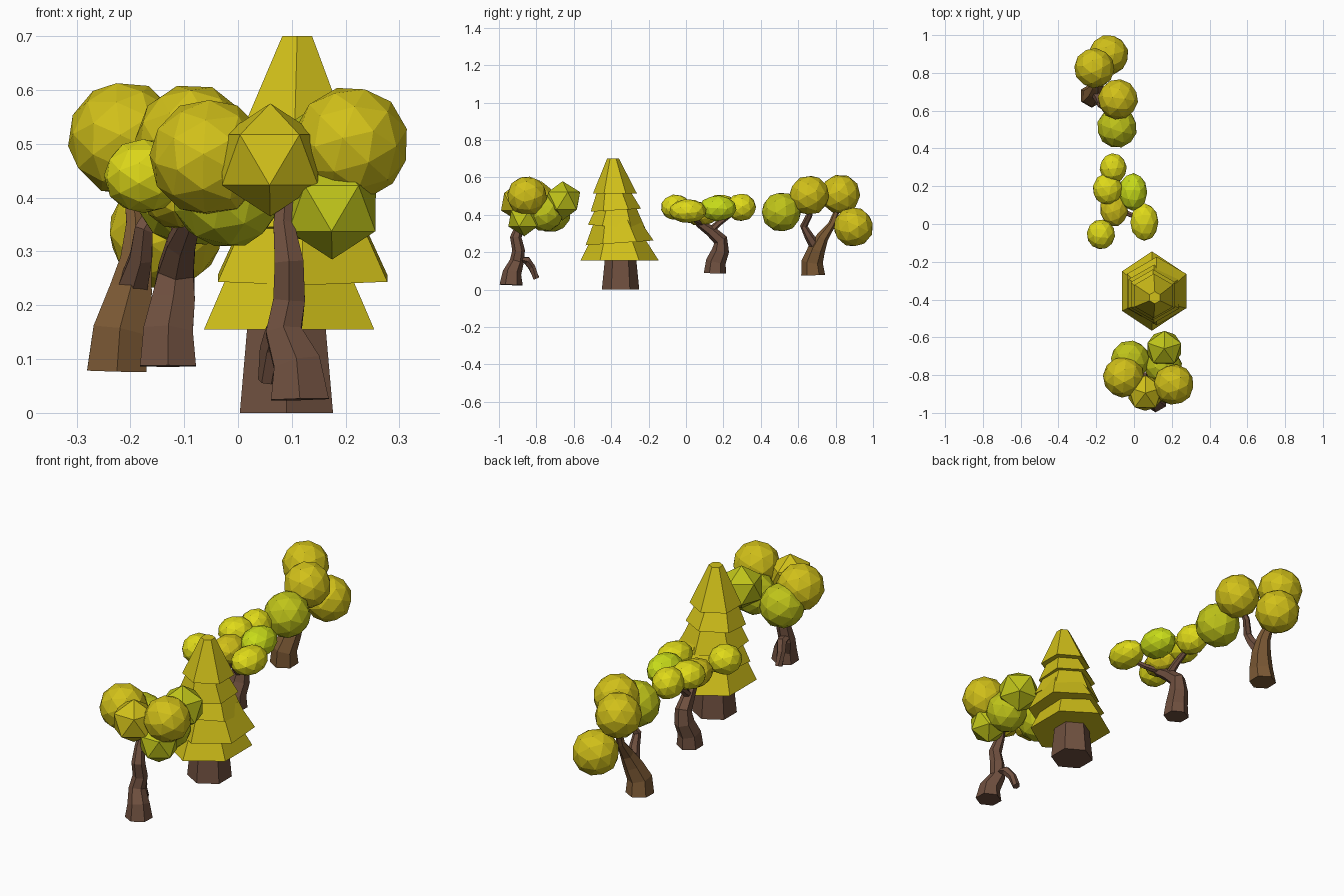
import bpy, bmesh, math, random
from mathutils import Vector, Matrix, Euler

if "Cube" in bpy.data.objects:
    bpy.data.objects.remove(bpy.data.objects["Cube"])

random.seed(4)


def material(name, rgb):
    m = bpy.data.materials.new(name)
    m.diffuse_color = (*rgb, 1)
    m.use_nodes = True
    m.node_tree.nodes["Principled BSDF"].inputs["Base Color"].default_value = m.diffuse_color
    return m


GOLD = material("gold_leaf", (0.64, 0.53, 0.01))
YELLOW = material("yellow_leaf", (0.74, 0.70, 0.01))
OLIVE = material("olive_leaf", (0.52, 0.55, 0.01))
LIME = material("lime_leaf", (0.58, 0.72, 0.01))
BARK = material("bark", (0.16, 0.08, 0.05))
TAN = material("tan_bark", (0.20, 0.10, 0.035))


def finish(bm, name, mat):
    bmesh.ops.recalc_face_normals(bm, faces=bm.faces[:])
    me = bpy.data.meshes.new(name)
    bm.to_mesh(me)
    bm.free()
    me.materials.append(mat)
    ob = bpy.data.objects.new(name, me)
    bpy.context.collection.objects.link(ob)
    return ob


def clump(name, loc, size, mat, level=2, spin=True):
    """Faceted leaf ball; level 1 gives a plain icosahedron."""
    bm = bmesh.new()
    bmesh.ops.create_icosphere(bm, subdivisions=level, radius=1)
    turn = Euler([random.uniform(0, 3) for _ in range(3)]) if spin else Euler((0, 0, 0.3))
    bm.transform(turn.to_matrix().to_4x4())
    bm.transform(Matrix.Diagonal((*size, 1)))
    bm.transform(Matrix.Translation(loc))
    return finish(bm, name, mat)


def limb(name, path, mat, sides=6):
    """Faceted tapering tube through (x, y, z, radius) points."""
    bm = bmesh.new()
    pts = [Vector(p[:3]) for p in path]
    rings = []
    for i, p in enumerate(path):
        d = pts[min(i + 1, len(pts) - 1)] - pts[max(i - 1, 0)]
        if i == 0:
            d = d.normalized() + Vector((0, 0, 2))
        rot = Vector((0, 0, 1)).rotation_difference(d.normalized())
        ring = []
        for k in range(sides):
            a = math.tau * (k + 0.5) / sides
            ring.append(bm.verts.new(pts[i] + rot @ Vector((p[3] * math.cos(a), p[3] * math.sin(a), 0))))
        rings.append(ring)
    for lo, hi in zip(rings, rings[1:]):
        for k in range(sides):
            n = (k + 1) % sides
            bm.faces.new((lo[k], lo[n], hi[n], hi[k]))
    bm.faces.new(rings[0])
    bm.faces.new(rings[-1])
    return finish(bm, name, mat)


def hex_cone(name, base, r1, r2, height, mat, squash=1.0, lean=(0, 0), tilt=0.0):
    """Six-sided frustum with corners along y."""
    bm = bmesh.new()
    rings = [[bm.verts.new((r * math.sin(k * math.pi / 3) * squash + lean[0] * t,
                            r * math.cos(k * math.pi / 3) + lean[1] * t, height * t))
              for k in range(6)] for r, t in ((r1, 0), (r2, 1))]
    for k in range(6):
        n = (k + 1) % 6
        bm.faces.new((rings[0][k], rings[0][n], rings[1][n], rings[1][k]))
    for ring in rings:
        bm.faces.new(ring)
    bm.transform(Matrix.Rotation(tilt, 4, 'X'))
    bm.transform(Matrix.Translation(base))
    return finish(bm, name, mat)


# Front tree: mixed balls and icosahedra on a crooked trunk
for i, (loc, mat, lvl, r) in enumerate([
        ((0.21, -0.85, 0.50), GOLD, 2, 0.108),
        ((-0.055, -0.81, 0.475), GOLD, 2, 0.11),
        ((-0.02, -0.72, 0.41), OLIVE, 2, 0.105),
        ((0.155, -0.755, 0.41), OLIVE, 2, 0.10),
        ((0.16, -0.66, 0.475), OLIVE, 1, 0.105),
        ((0.06, -0.895, 0.47), GOLD, 1, 0.105),
        ((0.175, -0.865, 0.38), OLIVE, 1, 0.095)]):
    clump(f"front_tree_leaves_{i + 1}", loc, (r, r, r), mat, lvl, lvl == 2)
limb("front_tree_trunk", [(0.115, -0.935, 0.025, 0.062), (0.11, -0.93, 0.09, 0.05),
     (0.085, -0.905, 0.15, 0.038), (0.095, -0.895, 0.21, 0.034),
     (0.095, -0.91, 0.28, 0.031), (0.085, -0.885, 0.35, 0.022), (0.09, -0.86, 0.42, 0.016)], BARK)
limb("front_tree_drooping_branch", [(0.085, -0.90, 0.165, 0.026), (0.075, -0.85, 0.155, 0.024),
     (0.06, -0.825, 0.12, 0.02), (0.055, -0.80, 0.06, 0.018)], BARK)

# Conifer: stacked, slightly tilted hexagonal skirts
hex_cone("conifer_trunk", (0.09, -0.35, 0), 0.10, 0.08, 0.2, BARK)
for i, (base, r1, r2, h, tilt, sq) in enumerate([
        ((0.095, -0.355, 0.155), 0.21, 0.13, 0.14, 0.0, 0.87),
        ((0.12, -0.355, 0.250), 0.182, 0.115, 0.13, 0.07, 1.0),
        ((0.105, -0.370, 0.335), 0.155, 0.095, 0.13, -0.08, 1.0),
        ((0.10, -0.375, 0.425), 0.135, 0.075, 0.13, 0.06, 1.0)]):
    hex_cone(f"conifer_skirt_{i + 1}", base, r1, r2, h, GOLD, sq, (0, -0.01), tilt)
hex_cone("conifer_tip", (0.105, -0.38, 0.515), 0.117, 0.032, 0.185, GOLD, 1.0, (0.005, -0.01))

# Windswept tree: flattened balls on a bent trunk
for i, (loc, size, mat) in enumerate([
        ((-0.175, -0.055, 0.44), (0.075, 0.08, 0.07), YELLOW),
        ((0.055, 0.01, 0.42), (0.075, 0.10, 0.065), YELLOW),
        ((-0.105, 0.08, 0.405), (0.075, 0.095, 0.065), GOLD),
        ((-0.14, 0.185, 0.445), (0.08, 0.085, 0.065), YELLOW),
        ((-0.005, 0.17, 0.435), (0.075, 0.10, 0.07), LIME),
        ((-0.11, 0.295, 0.44), (0.072, 0.08, 0.075), YELLOW)]):
    clump(f"bent_tree_leaves_{i + 1}", loc, size, mat)
limb("bent_tree_trunk", [(-0.13, 0.155, 0.087, 0.06), (-0.13, 0.16, 0.15, 0.053),
     (-0.12, 0.185, 0.21, 0.046), (-0.115, 0.185, 0.265, 0.038), (-0.105, 0.13, 0.315, 0.03),
     (-0.09, 0.07, 0.355, 0.022), (-0.10, 0.05, 0.39, 0.016)], BARK)
limb("bent_tree_left_branch", [(-0.09, 0.08, 0.35, 0.018), (-0.02, 0.05, 0.37, 0.014),
     (0.05, 0.02, 0.40, 0.01)], BARK)
limb("bent_tree_back_branch", [(-0.105, 0.13, 0.315, 0.022), (-0.11, 0.18, 0.36, 0.017),
     (-0.12, 0.25, 0.41, 0.012)], BARK)

# Back tree: four large balls on a forked trunk
for i, (loc, mat) in enumerate([
        ((-0.09, 0.51, 0.415), OLIVE), ((-0.085, 0.66, 0.505), GOLD),
        ((-0.21, 0.825, 0.51), GOLD), ((-0.135, 0.895, 0.335), GOLD)]):
    clump(f"back_tree_leaves_{i + 1}", loc, (0.107,) * 3, mat)
limb("back_tree_trunk", [(-0.225, 0.68, 0.078, 0.064), (-0.22, 0.675, 0.15, 0.057),
     (-0.20, 0.70, 0.22, 0.046), (-0.19, 0.73, 0.28, 0.033),
     (-0.19, 0.78, 0.35, 0.02), (-0.20, 0.81, 0.43, 0.014)], TAN)
limb("back_tree_front_branch", [(-0.20, 0.70, 0.22, 0.034), (-0.18, 0.655, 0.29, 0.024),
     (-0.175, 0.63, 0.34, 0.02), (-0.14, 0.66, 0.40, 0.017), (-0.10, 0.665, 0.45, 0.013)], BARK)
